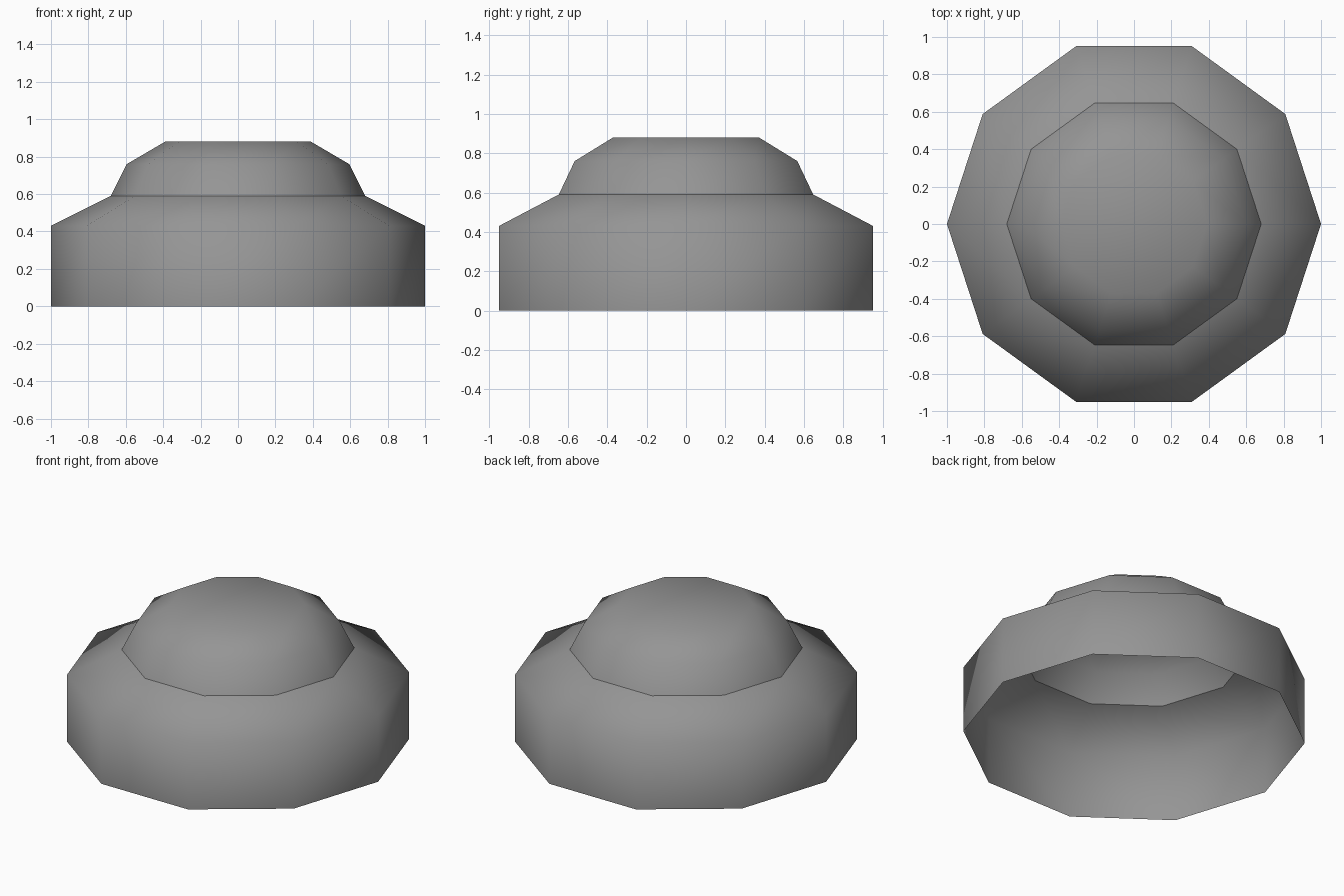
import bpy
import bmesh
from math import cos, sin, tau

SIDES = 10

cube = bpy.data.objects.get("Cube")
if cube:
    bpy.data.objects.remove(cube)

grey = bpy.data.materials.new("mid grey")
grey.use_nodes = True
colour = (0.3, 0.3, 0.3, 1)
grey.diffuse_color = colour
grey.node_tree.nodes["Principled BSDF"].inputs["Base Color"].default_value = colour


def lathe(name, profile, capped=False):
    """Turn (radius, height) points into a smooth, open ten-sided shell."""
    bm = bmesh.new()
    rings = [[bm.verts.new((r * cos(tau * i / SIDES), r * sin(tau * i / SIDES), z))
              for i in range(SIDES)] for r, z in profile]
    for low, high in zip(rings, rings[1:]):
        for i in range(SIDES):
            j = (i + 1) % SIDES
            bm.faces.new((low[i], low[j], high[j], high[i]))
    if capped:
        centre = bm.verts.new((0, 0, profile[-1][1]))
        top = rings[-1]
        for i in range(SIDES):
            bm.faces.new((top[i], top[(i + 1) % SIDES], centre))
    for face in bm.faces:
        face.smooth = True
    mesh = bpy.data.meshes.new(name)
    bm.to_mesh(mesh)
    bm.free()
    mesh.materials.append(grey)
    obj = bpy.data.objects.new(name, mesh)
    bpy.context.collection.objects.link(obj)
    return obj


# Open-bottomed skirt with a sloping shoulder
lathe("base_shell", [(1, 0), (1, 0.43), (0.68, 0.59)])

# Flat-topped dome on the shoulder
lathe("top_dome", [(0.68, 0.59), (0.595, 0.76), (0.39, 0.88)], capped=True)
